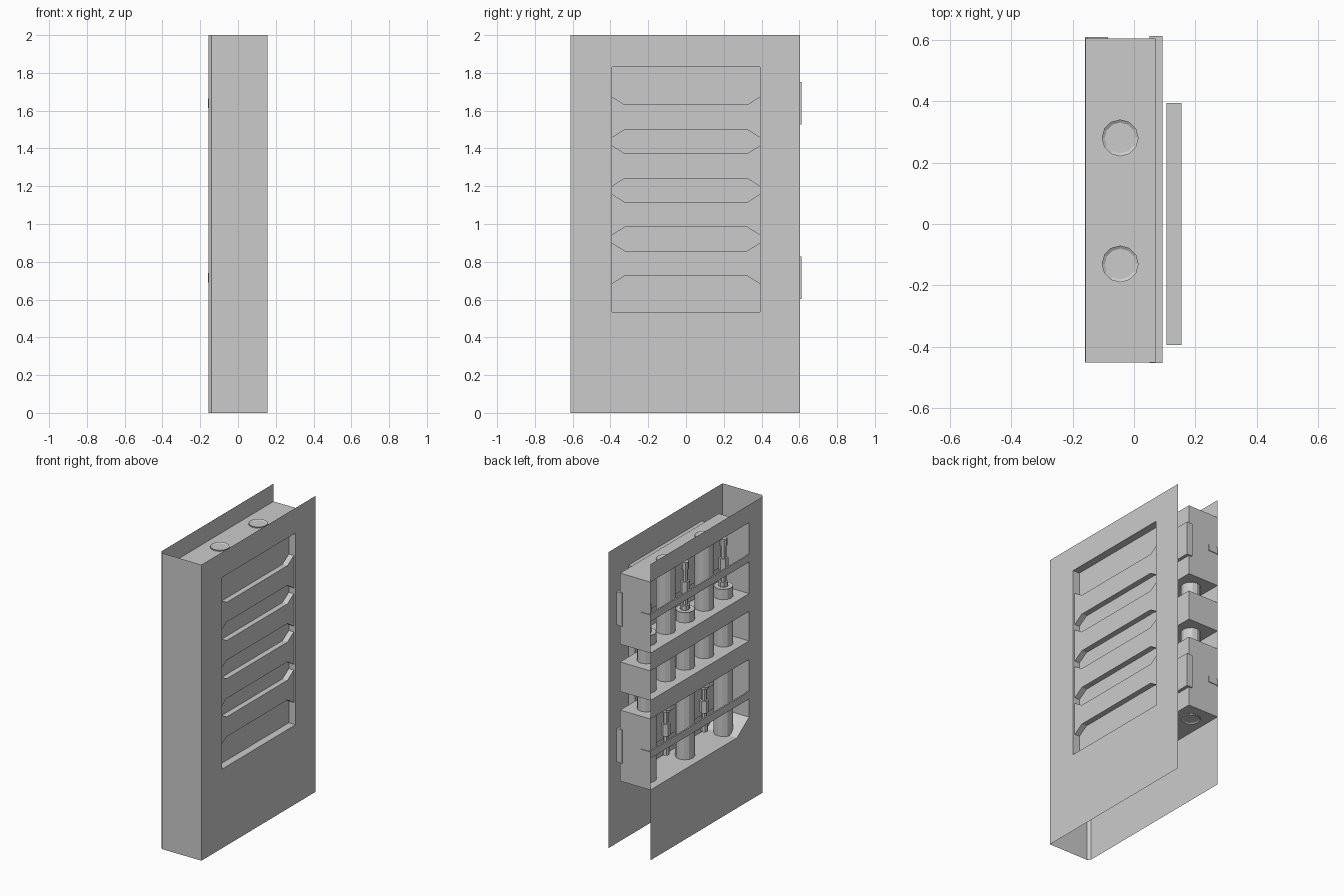
import bpy, bmesh, math
from mathutils import Matrix

if "Cube" in bpy.data.objects:
    bpy.data.objects.remove(bpy.data.objects["Cube"])

X0, X1 = -0.157, 0.155      # outer faces of the casing
Y0, Y1 = -0.612, 0.604
BAY0, BAY1 = -0.45, 0.604   # length of the cylinder trays


def finish(name, bm):
    bmesh.ops.remove_doubles(bm, verts=bm.verts, dist=1e-5)
    me = bpy.data.meshes.new(name)
    bm.to_mesh(me)
    bm.free()
    ob = bpy.data.objects.new(name, me)
    bpy.context.collection.objects.link(ob)
    return ob


def sheets(name, polys):
    """Thin sheet-metal part made of flat polygons."""
    bm = bmesh.new()
    for p in polys:
        bm.faces.new([bm.verts.new(v) for v in p])
    return finish(name, bm)


def rect_x(x, y0, y1, z0, z1):
    return [(x, y0, z0), (x, y1, z0), (x, y1, z1), (x, y0, z1)]


def prism(name, profile, xa, xb, cap_a=True, cap_b=True):
    """Extrude a (y, z) profile along x, optionally open at either end."""
    n = len(profile)
    polys = []
    for i in range(n):
        (y0, z0), (y1, z1) = profile[i], profile[(i + 1) % n]
        polys.append([(xa, y0, z0), (xa, y1, z1), (xb, y1, z1), (xb, y0, z0)])
    if cap_a:
        polys.append([(xa, y, z) for y, z in reversed(profile)])
    if cap_b:
        polys.append([(xb, y, z) for y, z in profile])
    return sheets(name, polys)


def box(name, x, y, z):
    return prism(name, [(y[0], z[0]), (y[1], z[0]), (y[1], z[1]), (y[0], z[1])], *x)


# Grille opening in the front panel
gy, gz0, gz1, gx = 0.393, 0.535, 1.83, 0.105
sheets("front_panel", [
    rect_x(X1, Y0, Y1, 0, gz0), rect_x(X1, Y0, Y1, gz1, 2),
    rect_x(X1, Y0, -gy, gz0, gz1), rect_x(X1, gy, Y1, gz0, gz1)])
prism("grille_recess", [(-gy, gz0), (gy, gz0), (gy, gz1), (-gy, gz1)],
      gx, X1, cap_b=False)

# Grille bars, flared at both ends
for i in range(4):
    lo, hi = 0.725 + i * 0.258, 0.858 + i * 0.258
    w, f = 0.325, 0.043
    prism("grille_bar", [(-gy, lo - f), (-w, lo), (w, lo), (gy, lo - f),
                         (gy, hi + f), (w, hi), (-w, hi), (-gy, hi + f)], gx, 0.142)

# Closed end panel with its narrow bevelled corner
sheets("end_panel", [
    [(-0.139, Y0, 0), (X1, Y0, 0), (X1, Y0, 2), (-0.139, Y0, 2)],
    [(X0, Y0 + 0.018, 0), (-0.139, Y0, 0), (-0.139, Y0, 2), (X0, Y0 + 0.018, 2)]])

# Back panel: column plus bands around the tray windows
trays = [(0.475, 0.955), (1.08, 1.28), (1.40, 1.88)]
bands = [(0, 0.475), (0.955, 1.08), (1.28, 1.40), (1.88, 2)]
cy, cz = 0.13, 0.09         # cut corner of the lowest tray
sheets("back_panel",
       [rect_x(X0, Y0 + 0.018, BAY0, 0, 2)] +
       [rect_x(X0, BAY0, BAY1, a, b) for a, b in bands] +
       [[(X0, BAY0, 0.475), (X0, BAY0 + cy, 0.475), (X0, BAY0, 0.475 + cz)]])

# Trays, open towards the back panel windows
for i, (a, b) in enumerate(trays):
    start = [(BAY0, a + cz), (BAY0 + cy, a)] if i == 0 else [(BAY0, a)]
    prism("cylinder_tray", start + [(BAY1, a), (BAY1, b), (BAY0, b)],
          X0, 0.07, cap_a=False)

# Retaining rails across the windows and clamp plates behind the trays
for zc in (0.715, 1.64):
    box("clamp_plate", (0.05, 0.092), (-0.452, 0.612), (zc - 0.113, zc + 0.113))
    box("retaining_rail", (X0 - 0.002, X0 + 0.008), (BAY0, 0.608), (zc - 0.025, zc + 0.025))
    box("rail_end_hook", (X0, -0.085), (0.6, 0.609), (zc - 0.02, zc + 0.02))


def turned(name, y, parts, flip):
    """Stack (radius, z0, z1, sides) rounds; flip mirrors about the mid tray."""
    bm = bmesh.new()
    for r, a, b, n in parts:
        if flip:
            a, b = 2.355 - b, 2.355 - a
        bmesh.ops.create_cone(bm, cap_ends=True, segments=n, radius1=r, radius2=r,
                              depth=b - a,
                              matrix=Matrix.Translation((-0.045, y, (a + b) / 2)))
    if name == "gas_cylinder":      # recessed end rims
        caps = [f for f in bm.faces if abs(f.normal.z) > 0.9]
        bmesh.ops.inset_individual(bm, faces=caps, thickness=0.01)
        for f in caps:
            bmesh.ops.translate(bm, verts=f.verts, vec=f.normal * -0.006)
    return finish(name, bm)


# Five gas cylinders, alternately upright and inverted, each with a valve
for i in range(5):
    y = 0.485 - i * 0.205
    turned("gas_cylinder", y, [(0.06, 0.467, 1.47, 12)], i % 2)
    turned("cylinder_valve", y, [(0.018, 1.46, 1.79, 8), (0.03, 1.47, 1.50, 8),
                                 (0.03, 1.58, 1.66, 6), (0.024, 1.74, 1.79, 8)], i % 2)
